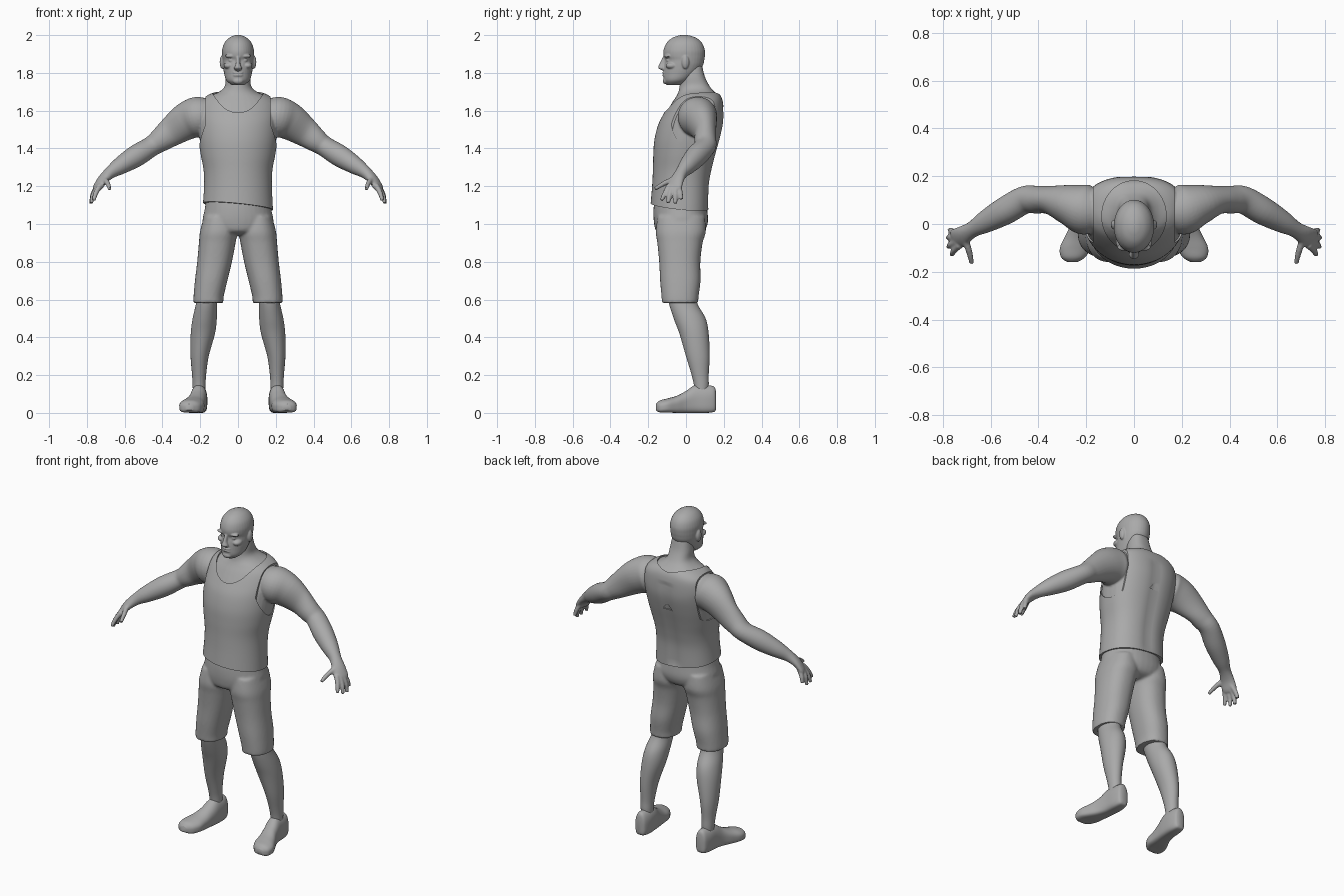
import bpy
import bmesh
import math
from mathutils import Matrix, Vector

default_cube = bpy.data.objects.get("Cube")
if default_cube:
    bpy.data.objects.remove(default_cube, do_unlink=True)

X, Y, Z = Vector((1, 0, 0)), Vector((0, 1, 0)), Vector((0, 0, 1))
SIDES = {"left": 1, "right": -1}

clay = bpy.data.materials.new("clay grey")
clay.use_nodes = True
GREY = (0.4, 0.4, 0.4, 1)
clay.diffuse_color = GREY
clay.node_tree.nodes["Principled BSDF"].inputs["Base Color"].default_value = GREY


def catmull(keys, steps):
    """Interpolate a list of tuples smoothly."""
    out = []
    last = len(keys) - 1
    for i in range(last):
        a, b, c, d = (keys[min(max(j, 0), last)] for j in range(i - 1, i + 3))
        for s in range(steps):
            t = s / steps
            out.append([q + t * (r - p) / 2 + t * t * (p - 2.5 * q + 2 * r - s4 / 2)
                        + t ** 3 * (1.5 * (q - r) + (s4 - p) / 2)
                        for p, q, r, s4 in zip(a, b, c, d)])
    out.append(list(keys[last]))
    return out


def signed_power(value, exponent):
    return math.copysign(abs(value) ** exponent, value)


def add_loft(bm, keys, normal=None, ref=Z, shape=(1, 1), side=1, steps=5, seg=36):
    """Skin rings (x, y, z, radius_u, radius_v); shape squares the -v and +v halves."""
    path = catmull(keys, steps)
    rows = []
    for i, (x, y, z, ru, rv) in enumerate(path):
        ahead, behind = path[min(i + 1, len(path) - 1)], path[max(i - 1, 0)]
        t = normal or (Vector(ahead[:3]) - Vector(behind[:3])).normalized()
        u = ref.cross(t).normalized()
        v = t.cross(u)
        row = []
        for k in range(seg):
            a = math.tau * k / seg
            e = shape[1] if math.sin(a) > 0 else shape[0]
            p = (Vector((x, y, z)) + u * max(ru, 0.002) * signed_power(math.cos(a), e)
                 + v * max(rv, 0.002) * signed_power(math.sin(a), e))
            row.append(bm.verts.new((p.x * side, p.y, p.z)))
        rows.append(row)
    for low, high in zip(rows, rows[1:]):
        for k in range(seg):
            n = (k + 1) % seg
            bm.faces.new((low[k], low[n], high[n], high[k]))
    bm.faces.new(rows[0])
    bm.faces.new(rows[-1])


def add_ball(bm, place, size, side=1):
    mirror = Matrix.Diagonal((side, 1, 1, 1))
    matrix = mirror @ Matrix.Translation(place) @ Matrix.Diagonal((*size, 1))
    bmesh.ops.create_uvsphere(bm, u_segments=24, v_segments=16, radius=1, matrix=matrix)


def upright(profile):
    """Turn (z, radius_x, front_y, back_y, centre_x) rows into horizontal rings."""
    return [(cx, (f + b) / 2, z, rx, (b - f) / 2) for z, rx, f, b, cx in profile]


def spine_groove(bm):
    for v in bm.verts:
        if v.co.y > 0.08 and 1.1 < v.co.z < 1.62:
            v.co.y -= 0.008 * math.exp(-(v.co.x / 0.03) ** 2)


def finish(bm, name, voxel=0, passes=0, cutter=None):
    """Make an object, optionally fused by voxels or cut, and bake its modifiers."""
    bmesh.ops.recalc_face_normals(bm, faces=bm.faces[:])
    mesh = bpy.data.meshes.new(name)
    bm.to_mesh(mesh)
    bm.free()
    obj = bpy.data.objects.new(name, mesh)
    bpy.context.collection.objects.link(obj)
    if voxel:
        fuse = obj.modifiers.new("fuse", "REMESH")
        fuse.mode, fuse.voxel_size = "VOXEL", voxel
        relax = obj.modifiers.new("relax", "SMOOTH")
        relax.factor, relax.iterations = 0.5, passes
    if cutter:
        cut = obj.modifiers.new("cut", "BOOLEAN")
        cut.operation, cut.solver, cut.object = "DIFFERENCE", "EXACT", cutter
    if obj.modifiers:
        graph = bpy.context.evaluated_depsgraph_get()
        mesh = bpy.data.meshes.new_from_object(obj.evaluated_get(graph))
        obj.modifiers.clear()
        obj.data = mesh
    mesh.materials.clear()
    mesh.materials.append(clay)
    mesh.shade_smooth()
    mesh.set_sharp_from_angle(angle=math.radians(40))
    return obj


# Torso profile with neck, shared by the body and the vest
TORSO = upright([
    (1.84, .055, -.02, .085, 0), (1.78, .064, -.028, .1, 0), (1.73, .07, -.034, .125, 0),
    (1.7, .1, -.04, .15, 0), (1.675, .155, -.052, .175, 0), (1.64, .195, -.075, .188, 0),
    (1.58, .21, -.11, .193, 0), (1.52, .208, -.14, .19, 0), (1.44, .202, -.16, .172, 0),
    (1.36, .19, -.166, .15, 0), (1.28, .175, -.168, .13, 0), (1.2, .172, -.172, .116, 0),
    (1.085, .178, -.18, .112, 0)])
BACK = (1, .8)

# Arm path from inside the chest to the knuckles
ARM = [(.12, .06, 1.58, .07, .07), (.2, .06, 1.57, .105, .105), (.27, .08, 1.545, .086, .1),
       (.35, .1, 1.49, .06, .08), (.41, .102, 1.445, .058, .064), (.46, .1, 1.41, .058, .054),
       (.54, .055, 1.36, .058, .058), (.62, .01, 1.31, .047, .047),
       (.675, -.022, 1.273, .034, .033), (.715, -.047, 1.235, .04, .024),
       (.742, -.062, 1.195, .044, .018), (.75, -.066, 1.178, .036, .012)]
FINGERS = {
    "index": [(.73, -.088, 1.205), (.752, -.11, 1.165), (.764, -.13, 1.125)],
    "middle": [(.74, -.072, 1.2), (.766, -.086, 1.155), (.777, -.095, 1.11)],
    "ring": [(.745, -.055, 1.2), (.769, -.056, 1.155), (.778, -.057, 1.108)],
    "little": [(.735, -.04, 1.21), (.76, -.031, 1.17), (.771, -.024, 1.13)],
    "thumb": [(.708, -.06, 1.24), (.69, -.115, 1.215), (.679, -.165, 1.185)]}

body = bmesh.new()
add_loft(body, TORSO[:-1], Z, Y, BACK)
spine_groove(body)
for side in SIDES.values():
    add_loft(body, ARM, side=side)
    for points in FINGERS.values():
        rings = [(*p, r, r) for p, r in zip(points, (.015, .0135, .01))]
        add_loft(body, rings, side=side, seg=12)
finish(body, "body_and_arms", .006, 3)

# Head with face features
head = bmesh.new()
add_loft(head, upright([
    (1.735, .032, -.1, -.02, 0), (1.76, .062, -.117, .02, 0), (1.8, .074, -.119, .065, 0),
    (1.84, .08, -.116, .09, 0), (1.868, .082, -.111, .097, 0), (1.89, .084, -.119, .1, 0),
    (1.92, .084, -.119, .1, 0), (1.955, .074, -.105, .087, 0), (1.982, .052, -.078, .06, 0),
    (1.997, .024, -.042, .022, 0), (2.001, .004, -.015, -.005, 0)]), Z, Y)
add_loft(head, [(0, -.113, 1.885, .009, .01), (0, -.124, 1.848, .012, .016),
                (0, -.129, 1.826, .021, .018), (0, -.118, 1.813, .014, .008)], Z, Y)
add_ball(head, (0, -.107, 1.757), (.028, .016, .017))
for lip in (1.801, 1.787):
    add_ball(head, (0, -.113, lip), (.027, .012, .006))
for side in SIDES.values():
    add_ball(head, (.036, -.097, 1.889), (.034, .017, .01), side)
    add_ball(head, (.034, -.091, 1.866), (.016, .014, .011), side)
    add_ball(head, (.05, -.075, 1.838), (.026, .033, .018), side)
    add_ball(head, (.083, -.003, 1.857), (.014, .02, .036), side)
finish(head, "head", .004, 2)

# Vest, opened at the neck and the armholes
openings = bmesh.new()
add_loft(openings, [(0, .033, z, .135, .148) for z in (1.45, 1.95)], Z, Y, steps=1, seg=48)
for side in SIDES.values():
    add_loft(openings, [(x, .05, 1.56, .13, .17) for x in (.172, .4)], X, Z,
             side=side, steps=1, seg=48)
opening_cutter = finish(openings, "vest_opening_cutter")
opening_cutter.hide_render = True

vest = bmesh.new()
add_loft(vest, [(x, y, z + .006, rx + .007, ry + .007) for x, y, z, rx, ry in TORSO],
         Z, Y, BACK, seg=64)
spine_groove(vest)
for v in vest.verts:
    if v.co.z < 1.2:
        v.co.z -= (0.1 * v.co.y + 0.1 * v.co.x) * (1.2 - v.co.z) / 0.11
finish(vest, "vest", cutter=opening_cutter)
bpy.data.objects.remove(opening_cutter, do_unlink=True)

# Shorts: hips fused with two legs
shorts = bmesh.new()
add_loft(shorts, upright([
    (1.16, .165, -.163, .103, 0), (1.08, .176, -.172, .112, 0), (1.01, .187, -.17, .116, 0),
    (.96, .15, -.155, .095, 0), (.94, .08, -.1, .05, 0)]), Z, Y, (1, .9))
for side in SIDES.values():
    add_loft(shorts, upright([
        (1.04, .08, -.15, .1, .1), (.96, .098, -.16, .105, .103), (.9, .097, -.152, .088, .11),
        (.8, .092, -.142, .076, .124), (.7, .086, -.137, .077, .142),
        (.62, .08, -.13, .067, .155), (.582, .079, -.127, .064, .157)]),
        Z, Y, (.88, .88), side)
finish(shorts, "shorts", .008, 4)

# Lower legs and shoes
for label, side in SIDES.items():
    leg = bmesh.new()
    add_loft(leg, upright([
        (.66, .055, -.1, .05, .155), (.58, .056, -.09, .06, .166), (.5, .064, -.065, .104, .176),
        (.42, .064, -.035, .12, .186), (.3, .048, 0, .125, .203), (.2, .037, .03, .12, .206),
        (.14, .034, .043, .12, .206), (.06, .03, .05, .11, .206)]), Z, Y, side=side)
    finish(leg, label + "_lower_leg")

    shoe = bmesh.new()
    add_loft(shoe, [
        (.205, .16, .062, .014, .04), (.205, .15, .072, .032, .066), (.205, .11, .073, .042, .073),
        (.208, .05, .074, .044, .074), (.217, 0, .058, .047, .058), (.232, -.05, .045, .056, .045),
        (.246, -.1, .039, .064, .037), (.255, -.14, .034, .05, .031),
        (.258, -.16, .03, .02, .016)], -Y, Z, (.5, .95), side)
    finish(shoe, label + "_shoe")
